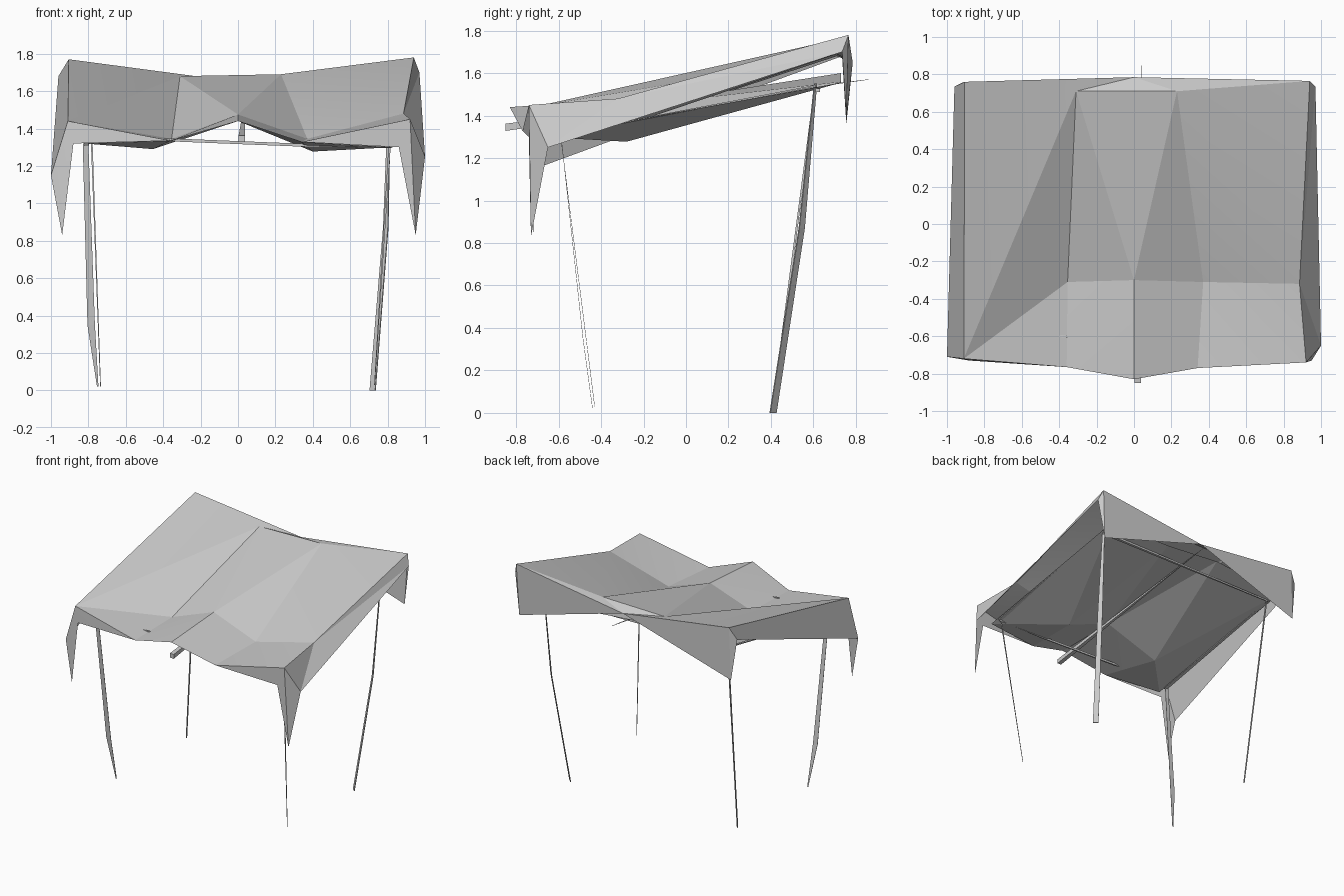
import bpy, bmesh, math
from mathutils import Vector

cube = bpy.data.objects.get("Cube")
if cube:
    bpy.data.objects.remove(cube, do_unlink=True)

grey = bpy.data.materials.new("canvas grey")
grey.use_nodes = True
tone = (0.6, 0.6, 0.6, 1)
grey.diffuse_color = tone
grey.node_tree.nodes["Principled BSDF"].inputs["Base Color"].default_value = tone


def finish(name, bm):
    mesh = bpy.data.meshes.new(name)
    bm.to_mesh(mesh)
    bm.free()
    mesh.materials.append(grey)
    obj = bpy.data.objects.new(name, mesh)
    bpy.context.collection.objects.link(obj)
    return obj


def sheet(name, points, faces):
    """Cloth panel from named corner points, softly shaded."""
    bm = bmesh.new()
    used = sorted({key for face in faces for key in face.split()})
    verts = {key: bm.verts.new(points[key]) for key in used}
    for face in faces:
        bm.faces.new([verts[key] for key in face.split()])
    obj = finish(name, bm)
    bpy.ops.object.select_all(action="DESELECT")
    bpy.context.view_layer.objects.active = obj
    obj.select_set(True)
    bpy.ops.object.shade_smooth_by_angle(angle=math.radians(12))


def strut(name, path, sizes, side, up):
    """Thin four-sided bar along a path; sizes are half widths along side and up."""
    bm = bmesh.new()
    rings = []
    for co, (a, b) in zip(path, sizes):
        s, u = Vector(side).normalized() * a, Vector(up).normalized() * b
        rings.append([bm.verts.new(Vector(co) + d) for d in (s + u, u - s, -s - u, s - u)])
    for low, high in zip(rings, rings[1:]):
        for i in range(4):
            j = (i + 1) % 4
            bm.faces.new((low[i], low[j], high[j], high[i]))
    bm.faces.new(rings[0])
    bm.faces.new(rings[-1])
    bmesh.ops.recalc_face_normals(bm, faces=bm.faces)
    finish(name, bm)


X, Y, Z = (1, 0, 0), (0, 1, 0), (0, 0, 1)

# Canopy corner points: roof, valleys and ridge
points = {
    "back_l": (-.905, .76, 1.77), "back_r": (.94, .765, 1.78), "back_mid": (0, .785, 1.65),
    "ridge_l": (-.31, .71, 1.68), "ridge_r": (.23, .71, 1.69),
    "dip_l": (-.355, -.31, 1.345), "peak": (0, -.3, 1.475), "dip_r": (.37, -.31, 1.345),
    "side_r": (.885, -.32, 1.48),
    "front_l": (-.91, -.72, 1.44), "front_r": (.92, -.74, 1.45),
    "sag_l": (-.36, -.765, 1.335), "brow": (0, -.83, 1.44), "sag_r": (.34, -.77, 1.328),
}
# Points of the hanging edges
points.update({
    "rim_rf": (1, -.65, 1.25), "rim_rb": (.97, .735, 1.7),
    "rim_lf": (-1, -.71, 1.15), "rim_lb": (-.96, .735, 1.68),
    "tip_r": (.95, -.73, .83), "tip_l": (-.94, -.72, .83),
    "notch_r": (.86, -.74, 1.3), "notch_l": (-.88, -.73, 1.32),
    "tail_r": (.92, .755, 1.38), "tail_l": (-.92, .755, 1.36),
})
# Points of the sagging lining under the roof
points.update({
    "under_bl": (-.83, .72, 1.56), "under_br": (.83, .73, 1.555),
    "under_ml": (-.2, .73, 1.6), "under_mr": (.28, .73, 1.56),
    "low_l": (-.455, -.3, 1.29), "low_r": (.4, -.28, 1.277), "under_mid": (0, -.3, 1.44),
    "under_fl": (-.82, -.68, 1.32), "under_fr": (.83, -.68, 1.3),
})
roof = [
    "front_l ridge_l back_l", "front_l dip_l ridge_l", "dip_l peak ridge_l",
    "peak ridge_r ridge_l", "peak dip_r ridge_r", "dip_r side_r ridge_r",
    "side_r back_r ridge_r", "ridge_l ridge_r back_mid", "back_l ridge_l back_mid",
    "ridge_r back_r back_mid", "front_l sag_l dip_l", "sag_l brow peak",
    "sag_l peak dip_l", "brow sag_r peak", "sag_r dip_r peak",
    "sag_r front_r dip_r", "front_r side_r dip_r",
]
flaps = [
    # sides
    "front_r rim_rf side_r", "rim_rf rim_rb side_r", "rim_rb back_r side_r",
    "back_l rim_lb rim_lf front_l",
    # front
    "front_r notch_r tip_r", "front_r tip_r rim_rf", "sag_r notch_r front_r",
    "front_l tip_l notch_l", "front_l rim_lf tip_l", "front_l notch_l sag_l",
    # back
    "back_r rim_rb tail_r", "back_r tail_r back_mid",
    "back_l tail_l rim_lb", "back_l back_mid tail_l",
]
lining = [
    "low_l under_fl under_bl", "under_ml low_l under_bl", "under_ml under_mid low_l",
    "under_ml under_mr under_mid", "under_mr low_r under_mid", "under_mr under_br low_r",
    "under_br under_fr low_r", "low_l sag_l under_fl", "under_mid brow sag_l",
    "low_l under_mid sag_l", "under_mid sag_r brow", "under_mid low_r sag_r",
    "low_r under_fr sag_r",
]
sheet("canopy", points, roof + flaps)
sheet("lining", points, lining)

# Leaning poles, flat strips of varying width
strut("back_right_pole", [(.72, .41, 0), (.79, .545, .87), (.81, .61, 1.55)],
      [(.021, .003), (.018, .003), (.008, .003)], (1, -1, 0), (1, 1, 0))
strut("back_left_pole", [(-.735, .41, .02), (-.79, .61, 1.55)],
      [(.002, .006), (.005, .004)], X, Y)
strut("front_left_pole", [(-.75, -.44, .02), (-.785, -.485, .35), (-.815, -.59, 1.32)],
      [(.004, .001), (.02, .001), (.015, .001)], X, Y)
strut("front_right_pole", [(.73, -.43, .03), (.81, -.59, 1.3)],
      [(.002, .001), (.006, .001)], X, Y)

# Frame bars under the cloth
strut("front_bar", [(-.44, -.6, 1.343), (-.38, -.6, 1.34), (.37, -.6, 1.31), (.82, -.6, 1.31)],
      [(.002, .002), (.006, .008), (.004, .008), (.004, .014)], Y, Z)
strut("back_bar", [(-.79, .62, 1.525), (.81, .62, 1.52)],
      [(.004, .006), (.012, .008)], Y, Z)
strut("centre_bar", [(.02, -.85, 1.345), (.025, -.4, 1.405), (.04, .86, 1.57)],
      [(.017, .017), (.012, .012), (.001, .001)], X, Z)
for side, x in (("left", -.81), ("right", .81)):
    strut(side + "_bar", [(x, -.6, 1.31), (x, .61, 1.54)],
          [(.014, .004), (.008, .004)], X, Z)
